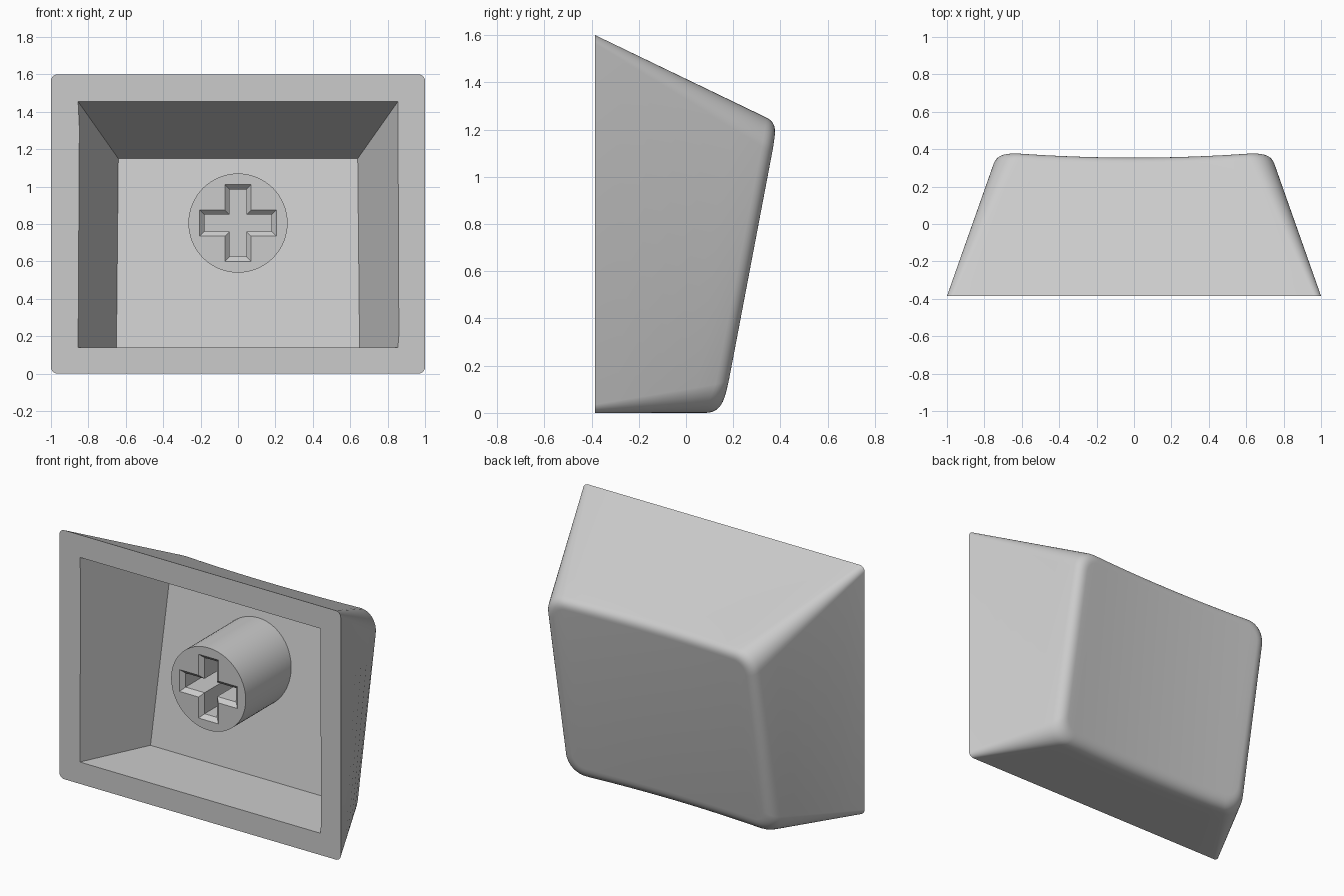
import bpy
import bmesh
import math
from mathutils import Vector

if "Cube" in bpy.data.objects:
    bpy.data.objects.remove(bpy.data.objects["Cube"], do_unlink=True)

FRONT = -0.385
STEM_Z = 0.805

grey = bpy.data.materials.new("light grey plastic")
grey.use_nodes = True
COLOUR = (0.6, 0.6, 0.6, 1)
grey.diffuse_color = COLOUR
grey.node_tree.nodes["Principled BSDF"].inputs["Base Color"].default_value = COLOUR


def loft(name, rings, strip_end=False):
    """Skin equal rings of points; close the ends with a face or with strips."""
    bm = bmesh.new()
    rows = [[bm.verts.new(p) for p in ring] for ring in rings]
    n = len(rows[0])
    for a, b in zip(rows, rows[1:]):
        for i in range(n):
            j = (i + 1) % n
            bm.faces.new((a[i], a[j], b[j], b[i]))
    bm.faces.new(rows[0])
    last = rows[-1]
    if strip_end:
        for i in range(n // 2 - 1):
            bm.faces.new((last[i], last[i + 1], last[n - 2 - i], last[n - 1 - i]))
    else:
        bm.faces.new(last)
    bmesh.ops.recalc_face_normals(bm, faces=bm.faces)
    mesh = bpy.data.meshes.new(name)
    bm.to_mesh(mesh)
    bm.free()
    mesh.materials.append(grey)
    obj = bpy.data.objects.new(name, mesh)
    bpy.context.collection.objects.link(obj)
    return obj


def carve(obj, cutter):
    """Cut one object out of another, discard the cutter and smooth the result."""
    cutter.hide_render = True
    mod = obj.modifiers.new("cut", 'BOOLEAN')
    mod.object = cutter
    mod.solver = 'EXACT'
    bpy.ops.object.select_all(action='DESELECT')
    bpy.context.view_layer.objects.active = obj
    obj.select_set(True)
    bpy.ops.object.modifier_apply(modifier=mod.name)
    bpy.data.objects.remove(cutter, do_unlink=True)
    bpy.ops.object.shade_smooth_by_angle(angle=math.radians(30))


def dish(x, z):
    """Tilted back surface, hollowed across its width."""
    return 0.157 + 0.19 * z - 0.028 * max(0, 1 - (x / 0.7) ** 2)


def rounded_ring(w, z0, z1, r, depth, arc=8, cols=12):
    """Rounded rectangle whose lower and upper points share their x columns."""
    quarter = [(r * (1 - math.cos(a)), r * (1 - math.sin(a)))
               for a in (math.pi / 2 * k / arc for k in range(arc + 1))]
    left = [(-w + dx, dz) for dx, dz in quarter]
    middle = [((w - r) * (2 * k / cols - 1), 0) for k in range(1, cols)]
    chain = left + middle + [(-x, dz) for x, dz in reversed(left)]
    flat = [(x, z0 + dz) for x, dz in chain]
    flat += [(x, z1 - dz) for x, dz in reversed(chain)]
    return [Vector((x, depth(x, z), z)) for x, z in flat]


# Outer shell: straight tapering walls, then a soft edge into the dished back
base = rounded_ring(1, 0, 1.6, 0.035, lambda x, z: FRONT)
rim = rounded_ring(0.735, 0, 1.23, 0.13, dish)
inset = rounded_ring(0.68, 0.08, 1.18, 0.08, dish)
start = [p + (b - p).normalized() * (q - p).length
         for b, p, q in zip(base, rim, inset)]
WALL, EDGE = 6, 8
rings = [[b.lerp(s, k / WALL) for b, s in zip(base, start)] for k in range(WALL)]
for k in range(EDGE + 1):
    t = k / EDGE
    rings.append([s.lerp(p, t).lerp(p.lerp(q, t), t)
                  for s, p, q in zip(start, rim, inset)])
shell = loft("keycap_shell", rings, strip_end=True)


# Hollow inside: tapered pocket with a tilted floor
def pocket_ring(w_low, w_high, z0, z1, y_low, y_high):
    return [(-w_low, y_low, z0), (w_low, y_low, z0),
            (w_high, y_high, z1), (-w_high, y_high, z1)]


mouth = pocket_ring(0.855, 0.855, 0.14, 1.455, FRONT, FRONT)
floor = pocket_ring(0.65, 0.64, 0.14, 1.15, 0.04, 0.22)
ahead = [Vector(m) + (Vector(m) - Vector(f)) * 0.1 for m, f in zip(mouth, floor)]
carve(shell, loft("pocket_cutter", [ahead, floor]))


# Round stem with a chamfered cross socket
def circle(y, r=0.265, sides=64):
    return [(r * math.cos(math.tau * k / sides), y,
             STEM_Z + r * math.sin(math.tau * k / sides)) for k in range(sides)]


def cross(y, grow=0):
    a, b = 0.18 + grow, 0.045 + grow
    arm = [(a, -b), (a, b), (b, b)]
    pts = []
    for _ in range(4):
        pts += arm
        arm = [(-v, u) for u, v in arm]
    return [(u, y, STEM_Z + v) for u, v in pts]


stem = loft("stem", [circle(-0.30), circle(0.215)])
carve(stem, loft("socket_cutter",
                 [cross(-0.32, 0.045), cross(-0.275), cross(0.05)]))
